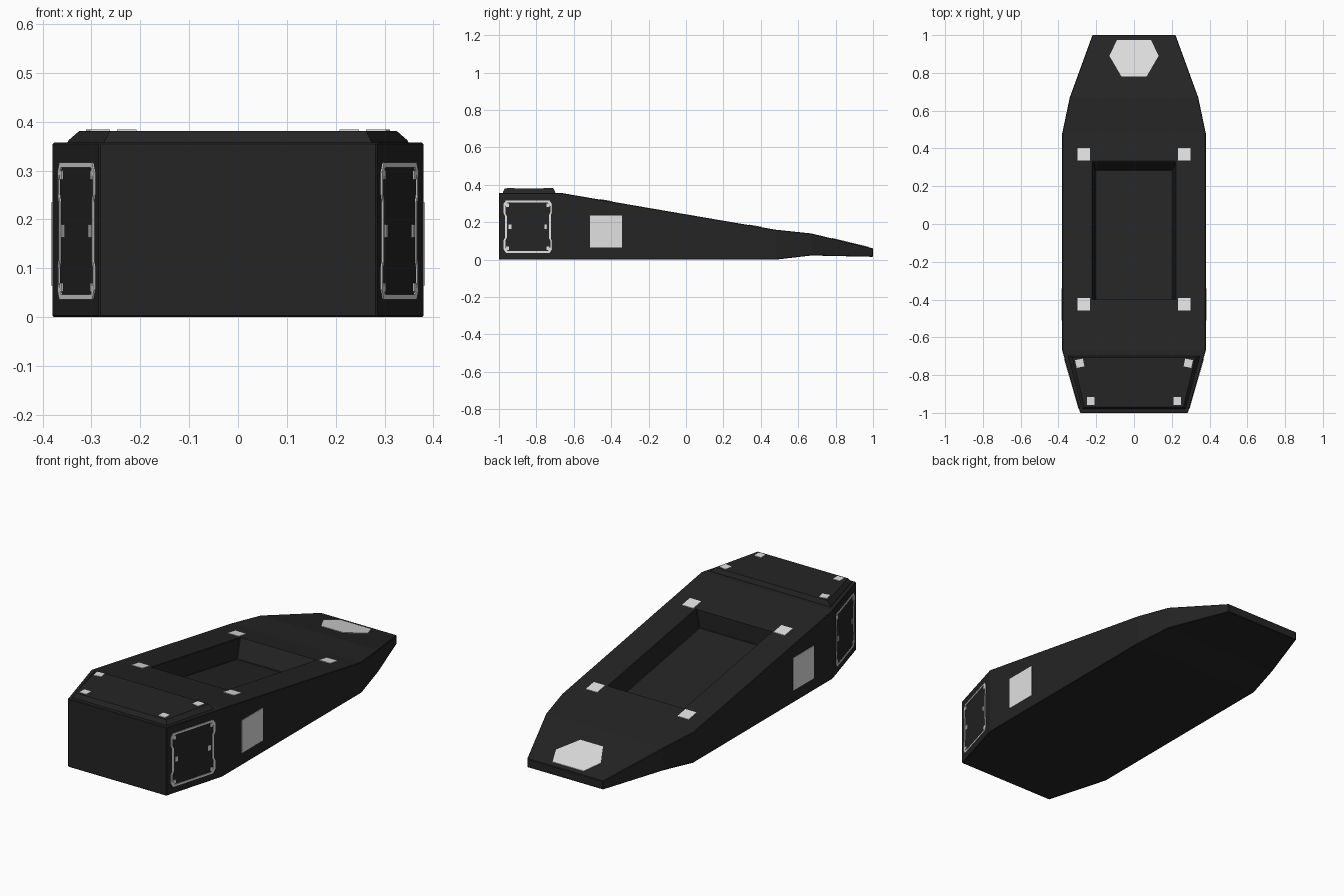
import bpy, bmesh, math
from mathutils import Vector

cube = bpy.data.objects.get("Cube")
if cube:
    bpy.data.objects.remove(cube, do_unlink=True)


def material(name, value):
    m = bpy.data.materials.new(name)
    m.use_nodes = True
    color = (value, value, value, 1)
    m.diffuse_color = color
    bsdf = m.node_tree.nodes["Principled BSDF"]
    bsdf.inputs["Base Color"].default_value = color
    bsdf.inputs["Roughness"].default_value = 0.7
    return m


DARK = material("charcoal", 0.018)
LIGHT = material("light_grey", 0.75)


def finish(bm, name, mat, bevel=0):
    bmesh.ops.recalc_face_normals(bm, faces=bm.faces)
    mesh = bpy.data.meshes.new(name)
    bm.to_mesh(mesh)
    bm.free()
    mesh.materials.append(mat)
    ob = bpy.data.objects.new(name, mesh)
    bpy.context.scene.collection.objects.link(ob)
    if bevel:
        mod = ob.modifiers.new("edge_bevel", "BEVEL")
        mod.width = bevel
        mod.segments = 1
        mod.limit_method = "ANGLE"
        mod.angle_limit = math.radians(40)
    return ob


def loft(bm, loops):
    """Bridge equal-length closed loops of points and cap both ends."""
    rings = [[bm.verts.new(p) for p in loop] for loop in loops]
    n = len(rings[0])
    for a, b in zip(rings, rings[1:]):
        for i in range(n):
            j = (i + 1) % n
            bm.faces.new((a[i], a[j], b[j], b[i]))
    bm.faces.new(rings[0])
    bm.faces.new(rings[-1])


# Hull stations: y, half width, bottom, top
STATIONS = [(-1, 0.285, 0, 0.357), (-0.67, 0.38, 0, 0.357),
            (0.48, 0.38, 0, 0.16), (0.67, 0.34, 0.022, 0.14),
            (1, 0.22, 0.015, 0.06)]


def top_z(y):
    for a, b in zip(STATIONS, STATIONS[1:]):
        if y <= b[0]:
            return a[3] + (b[3] - a[3]) * (y - a[0]) / (b[0] - a[0])


# Hull with a recessed bay in the long sloping deck
bm = bmesh.new()
loft(bm, [[(-w, y, lo), (w, y, lo), (w, y, hi), (-w, y, hi)]
          for y, w, lo, hi in STATIONS])
bmesh.ops.recalc_face_normals(bm, faces=bm.faces)
deck = max((f for f in bm.faces if abs(f.normal.z) > 0.9 and f.normal.z > 0),
           key=lambda f: f.calc_area())


def place(face, half_w, y0, y1, depth):
    mid = face.calc_center_median().y
    for v in face.verts:
        y = y0 if v.co.y < mid else y1
        v.co = (math.copysign(half_w, v.co.x), y, top_z(y) - depth)


bmesh.ops.inset_individual(bm, faces=[deck], thickness=0.1)
place(deck, 0.22, -0.4, 0.33, 0)
bmesh.ops.inset_individual(bm, faces=[deck], thickness=0.01)
place(deck, 0.205, -0.405, 0.285, 0.1)
finish(bm, "hull", DARK, 0.003)


# Raised front cover with sloped edges
def cover_loop(front_w, back_w, y0, y1, z):
    return [(-front_w, y0, z), (front_w, y0, z), (back_w, y1, z), (-back_w, y1, z)]


bm = bmesh.new()
loft(bm, [cover_loop(0.274, 0.35, -0.98, -0.698, 0.355),
          cover_loop(0.272, 0.347, -0.978, -0.7, 0.362),
          cover_loop(0.262, 0.325, -0.968, -0.708, 0.381)])
finish(bm, "front_cover", DARK)


def plate(name, points, normal, lift=0.003):
    """Thin flat plate resting on a surface."""
    n = Vector(normal).normalized()
    bm = bmesh.new()
    loft(bm, [[Vector(p) + n * d for p in points] for d in (-0.002, lift)])
    return finish(bm, name, LIGHT)


def deck_pad(name, outline, flat_z=None):
    pts = [(x, y, flat_z or top_z(y)) for x, y in outline]
    return plate(name, pts, (0, 0, 1))


def square(cx, cy, half, angle=0):
    return [(cx + half * math.sqrt(2) * math.cos(a + angle),
             cy + half * math.sqrt(2) * math.sin(a + angle))
            for a in (math.pi * (k / 2 + 0.25) for k in range(4))]


# Hexagonal tail pad
half_hex = [(0.09, 0.975), (0.13, 0.89), (0.066, 0.78)]
deck_pad("tail_pad", half_hex + [(-x, y) for x, y in reversed(half_hex)])

# Chamfered corner panels: local u runs backwards along the face, v is height
FRAME = [(0.128, 0.06), (0.136, 0.075), (0.136, 0.12), (0.122, 0.14)]
MARKS = [(a * 0.113, b * 0.115) for a in (-1, 1) for b in (-1, 1)] + [(-0.1, 0), (0.1, 0)]

for s, side in ((1, "left"), (-1, "right")):
    # Deck and cover pads
    deck_pad(side + "_rear_bay_pad", square(s * 0.265, 0.37, 0.033))
    deck_pad(side + "_front_bay_pad", square(s * 0.265, -0.425, 0.033))
    deck_pad(side + "_cover_back_pad", square(s * 0.287, -0.737, 0.021, -s * 0.2), 0.381)
    deck_pad(side + "_cover_front_pad", square(s * 0.228, -0.937, 0.02), 0.381)

    # Side square
    plate(side + "_side_pad",
          [(s * 0.38, y, z) for y, z in square(-0.427, 0.15, 0.085)], (s, 0, 0))

    # Corner panel frame and marks
    along = Vector((s * 0.095, 0.33, 0)).normalized()
    out = Vector((s * 0.33, -0.095, 0)).normalized()
    center = Vector((s * 0.3296, -0.845, 0.176))

    def on_panel(u, v, lift=0):
        return center + along * u + Vector((0, 0, v)) + out * lift

    outline = []
    for a, b in ((1, 1), (-1, 1), (-1, -1), (1, -1)):
        quad = [(a * u, b * v) for u, v in FRAME]
        outline += quad if a * b > 0 else quad[::-1]
    inner = [(u - math.copysign(0.011, u), v - math.copysign(0.01 if abs(v) > 0.1 else 0, v))
             for u, v in outline]
    bm = bmesh.new()
    rings = [[bm.verts.new(on_panel(u, v, lift)) for u, v in loop]
             for loop, lift in ((outline, -0.002), (outline, 0.003),
                                (inner, 0.003), (inner, -0.002))]
    for r, q in zip(rings, rings[1:] + rings[:1]):
        for i in range(len(r)):
            j = (i + 1) % len(r)
            bm.faces.new((r[i], r[j], q[j], q[i]))
    finish(bm, side + "_panel_frame", LIGHT)

    for k, (u, v) in enumerate(MARKS):
        tall = 0.013 if v == 0 else 0.009
        plate(f"{side}_panel_mark_{k + 1}",
              [on_panel(u + a * 0.008, v + b * tall)
               for a, b in ((-1, -1), (1, -1), (1, 1), (-1, 1))], out)
